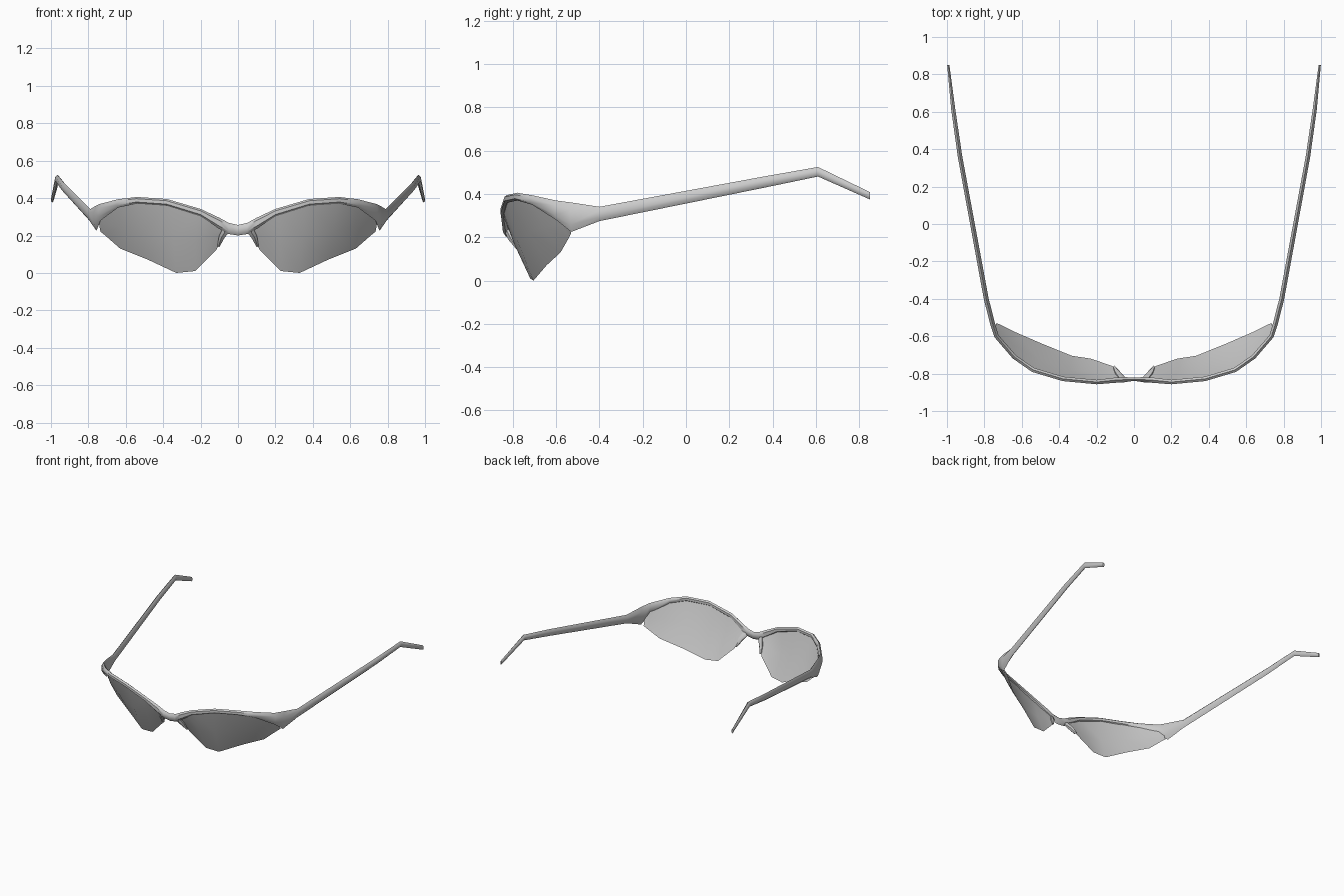
import bpy, bmesh
from mathutils import Vector

if "Cube" in bpy.data.objects:
    bpy.data.objects.remove(bpy.data.objects["Cube"])


def finish(name, bm, angle):
    """Turn a bmesh of the right half into a mirrored, shaded object."""
    bmesh.ops.recalc_face_normals(bm, faces=bm.faces)
    me = bpy.data.meshes.new(name)
    bm.to_mesh(me)
    bm.free()
    ob = bpy.data.objects.new(name, me)
    bpy.context.collection.objects.link(ob)
    mod = ob.modifiers.new("mirror", 'MIRROR')
    mod.use_axis[0] = True
    mod.merge_threshold = 0.0005
    bpy.ops.object.select_all(action='DESELECT')
    ob.select_set(True)
    bpy.context.view_layer.objects.active = ob
    bpy.ops.object.shade_smooth_by_angle(angle=angle)
    return ob


def loft(name, stations, up, cap_start):
    """Six-sided bar through stations (x, y, z, half height, half thickness)."""
    bm = bmesh.new()
    pts = [Vector(s[:3]) for s in stations]
    up = Vector(up)
    rings = []
    for i, (p, s) in enumerate(zip(pts, stations)):
        tangent = pts[min(i + 1, len(pts) - 1)] - pts[max(i - 1, 0)]
        if abs(p.x) < 1e-6:
            tangent = Vector((1, 0, 0))
        side = tangent.cross(up).normalized()
        h, d = s[3:]
        prof = [(d, .5 * h), (0, h), (-d, .5 * h), (-d, -.5 * h), (0, -h), (d, -.5 * h)]
        rings.append([bm.verts.new(p + side * a + up * b) for a, b in prof])
    for r, q in zip(rings, rings[1:]):
        for k in range(6):
            n = (k + 1) % 6
            bm.faces.new((r[k], r[n], q[n], q[k]))
    bm.faces.new(rings[-1])
    if cap_start:
        bm.faces.new(rings[0])
    return finish(name, bm, 0.8)


# Lenses: columns running from the brow edge to the lower edge, slightly bulged
columns = [
    ((.085, -.82, .235), (.09, -.785, .18)),
    ((.15, -.84, .29), (.115, -.76, .125)),
    ((.22, -.845, .325), (.23, -.72, .01)),
    ((.36, -.832, .375), (.33, -.705, .0)),
    ((.53, -.785, .385), (.48, -.645, .07)),
    ((.63, -.715, .37), (.63, -.58, .13)),
    ((.725, -.605, .33), (.71, -.54, .20)),
    ((.745, -.56, .28), (.735, -.53, .22)),
]
bm = bmesh.new()
grid = []
for top, bottom in columns:
    t, b = Vector(top), Vector(bottom)
    out = Vector((t.x * .6, -1, -.4)).normalized() * (t - b).length * .03
    grid.append([bm.verts.new(t), bm.verts.new((t + b) / 2 + out), bm.verts.new(b)])
for c, d in zip(grid, grid[1:]):
    for k in range(2):
        bm.faces.new((c[k], c[k + 1], d[k + 1], d[k]))
finish("lenses", bm, 0.8)

# Frame: bridge, brow rim, hinge, temple arm and ear tip in one sweep
loft("frame_and_arms", [
    (0, -.83, .228, .028, .008),
    (.05, -.832, .238, .03, .014),
    (.1, -.835, .265, .03, .014),
    (.2, -.845, .322, .02, .012),
    (.38, -.828, .377, .018, .012),
    (.54, -.78, .388, .018, .012),
    (.64, -.71, .372, .022, .012),
    (.735, -.60, .325, .045, .012),
    (.757, -.53, .293, .068, .013),
    (.79, -.40, .308, .033, .013),
    (.93, .36, .455, .026, .012),
    (.966, .61, .503, .022, .011),
    (.993, .85, .392, .017, .006),
], (0, 0, 1), False)

# Nose pieces hugging the inner lens edge
loft("nose_pieces", [
    (.06, -.83, .235, .012, .02),
    (.088, -.80, .19, .022, .015),
    (.105, -.768, .14, .012, .006),
], (0, 1, 0), True)
